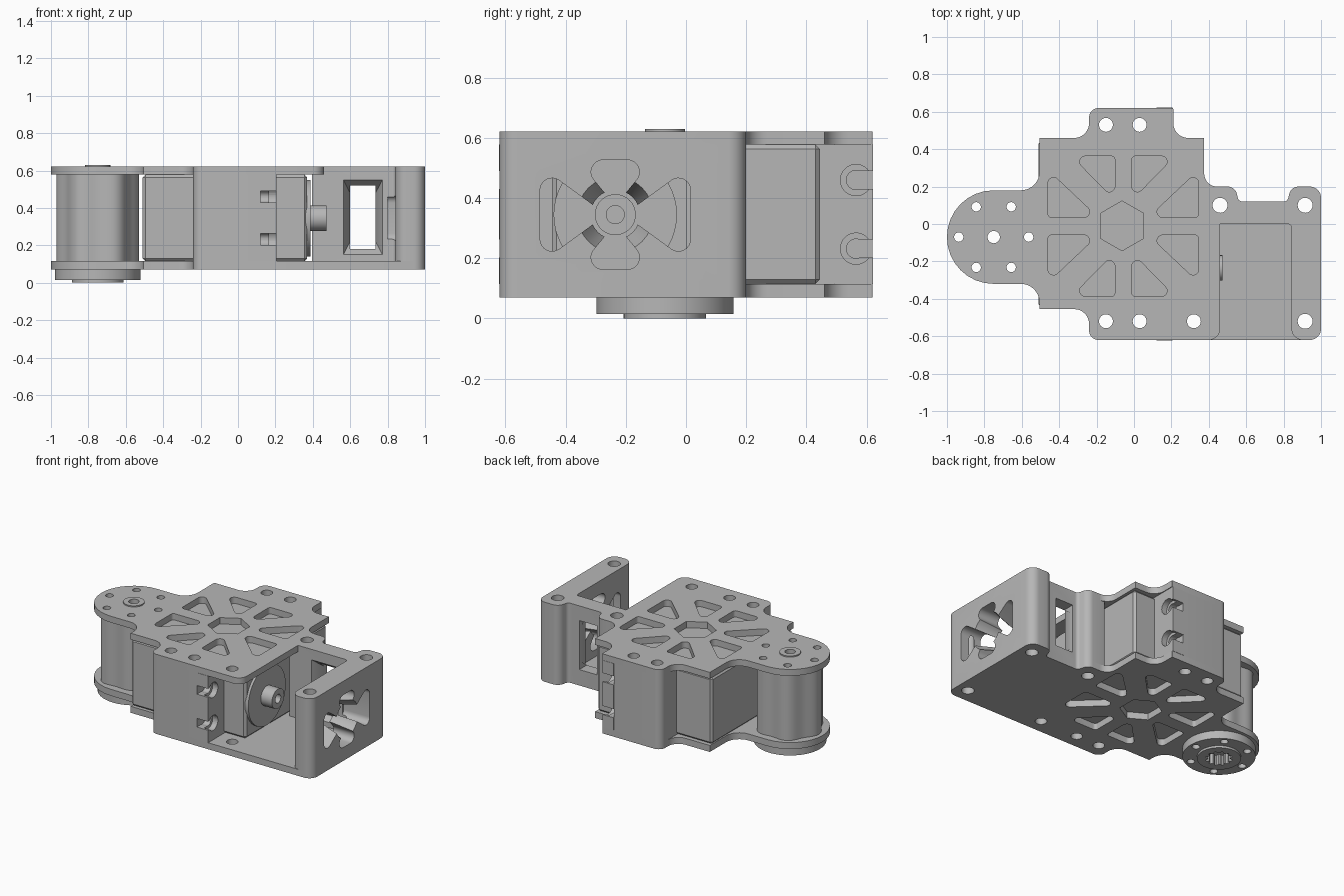
import bpy, bmesh, math
from mathutils import Vector, Matrix

old = bpy.data.objects.get("Cube")
if old:
    bpy.data.objects.remove(old)

grey = bpy.data.materials.new("machined grey")
grey.use_nodes = True
grey.diffuse_color = (0.47, 0.47, 0.47, 1)
grey.node_tree.nodes["Principled BSDF"].inputs["Base Color"].default_value = grey.diffuse_color


def rounded(corners):
    """Outline from (x, y, radius) corners, each turned into an arc."""
    out = []
    n = len(corners)
    for i, (x, y, r) in enumerate(corners):
        p = Vector((x, y))
        if r <= 0:
            out.append(p)
            continue
        a = (Vector(corners[i - 1][:2]) - p).normalized()
        b = (Vector(corners[(i + 1) % n][:2]) - p).normalized()
        half = a.angle(b) / 2
        centre = p + (a + b).normalized() * (r / math.sin(half))
        start = p + a * (r / math.tan(half)) - centre
        end = p + b * (r / math.tan(half)) - centre
        sweep = math.atan2(start.x * end.y - start.y * end.x, start.dot(end))
        for k in range(9):
            out.append(centre + Matrix.Rotation(sweep * k / 8, 2) @ start)
    return out


def circle(x, y, r, n=32, phase=0):
    return [Vector((x + r * math.cos(phase + math.tau * k / n),
                    y + r * math.sin(phase + math.tau * k / n))) for k in range(n)]


def place(axis, u, v, w):
    """Map profile coordinates u, v and depth w to the chosen extrusion axis."""
    return {"z": (u, v, w), "x": (w, u, v), "y": (u, w, v)}[axis]


def solid(name, profiles, low, high, axis="z", high_scale=1):
    """Extrude one or more closed profiles between two depths, optionally tapered."""
    bm = bmesh.new()
    for prof in profiles:
        mid = sum(prof, Vector((0, 0))) / len(prof)
        a = [bm.verts.new(place(axis, p.x, p.y, low)) for p in prof]
        b = [bm.verts.new(place(axis, *(mid + (p - mid) * high_scale), high)) for p in prof]
        bm.faces.new(a)
        bm.faces.new(b)
        for i in range(len(prof)):
            j = (i + 1) % len(prof)
            bm.faces.new((a[i], a[j], b[j], b[i]))
    bmesh.ops.recalc_face_normals(bm, faces=bm.faces)
    mesh = bpy.data.meshes.new(name)
    bm.to_mesh(mesh)
    bm.free()
    mesh.materials.append(grey)
    obj = bpy.data.objects.new(name, mesh)
    bpy.context.collection.objects.link(obj)
    return obj


def activate(obj):
    bpy.ops.object.select_all(action="DESELECT")
    obj.select_set(True)
    bpy.context.view_layer.objects.active = obj


def cut(obj, *args, **kw):
    cutter = solid("cutter", *args, **kw)
    cutter.hide_render = True
    mod = obj.modifiers.new("cut", "BOOLEAN")
    mod.operation, mod.solver, mod.object = "DIFFERENCE", "EXACT", cutter
    activate(obj)
    bpy.ops.object.modifier_apply(modifier=mod.name)
    bpy.data.objects.remove(cutter)


def bevel(obj, width, segments=1):
    mod = obj.modifiers.new("bevel", "BEVEL")
    mod.width, mod.segments = width, segments
    activate(obj)
    bpy.ops.object.modifier_apply(modifier=mod.name)


def box(x0, x1, y0, y1):
    return [Vector(p) for p in ((x0, y0), (x1, y0), (x1, y1), (x0, y1))]


BOT, FLOOR, CEIL, TOP = 0.07, 0.115, 0.578, 0.622
PX, PY = -0.75, -0.07      # pivot axis
SY, SZ = -0.235, 0.345     # output shaft axis

# Shared hole patterns
ring_holes = [circle(PX + 0.187 * math.cos(a), PY + 0.187 * math.sin(a), 0.025, 20)
              for a in (math.tau * k / 6 for k in range(6))]
screw_holes = [circle(x, y, 0.037) for x in (-0.15, 0.03) for y in (-0.52, 0.53)]
front_hole = [circle(0.32, -0.52, 0.037)]
bracket_holes = [circle(x, y, 0.04) for x, y in ((0.46, 0.1), (0.915, 0.1), (0.915, -0.52))]

# Lightening pockets: two triangles mirrored into four quadrants, round a hexagon
pockets = [circle(-0.064, -0.01, 0.133, 6, math.pi / 2)]
for sx in (-1, 1):
    for sy in (-1, 1):
        for tri in (((0.045, 0.375, 0.02), (0.275, 0.375, 0.03), (0.045, 0.14, 0.03)),
                    ((0.403, 0.047, 0.02), (0.403, 0.3, 0.03), (0.135, 0.047, 0.03))):
            pockets.append(rounded([(-0.057 + sx * x, -0.012 + sy * y, r) for x, y, r in tri]))

# Top and bottom plates share the left side of their outline
left_side = [(0.375, 0.46, 0), (0.21, 0.46, 0.08), (0.21, 0.62, 0.005), (-0.24, 0.62, 0.05),
             (-0.24, 0.46, 0.08), (-0.505, 0.46, 0), (-0.505, 0.18, 0.1), (-1, 0.18, 0.249),
             (-1, -0.32, 0.249), (-0.505, -0.32, 0.1), (-0.505, -0.455, 0),
             (-0.24, -0.455, 0.08), (-0.24, -0.62, 0.05)]
back_edge = [(0.54, 0.2, 0.05), (0.56, 0.12, 0.025), (0.82, 0.12, 0.025),
             (0.84, 0.2, 0.05), (1, 0.2, 0.06), (1, -0.62, 0.06)]
top_right = [(0.46, -0.62, 0.06), (0.46, 0.2, 0), (0.375, 0.2, 0.07)]
bottom_right = back_edge[::-1] + [(0.375, 0.2, 0.07)]
plate_holes = pockets + ring_holes + screw_holes + front_hole + [circle(PX, PY, 0.04)]

top_plate = solid("top_plate", [rounded(left_side + top_right)], CEIL, TOP)
cut(top_plate, plate_holes + bracket_holes[:1], CEIL - 0.02, TOP + 0.02)
bottom_plate = solid("bottom_plate", [rounded(left_side + bottom_right)], BOT, FLOOR)
cut(bottom_plate, plate_holes + bracket_holes, BOT - 0.02, FLOOR + 0.02)

# Main motor case, and the spacer block through which the plates are screwed
case = solid("motor_case", [box(-0.51, 0.37, -0.445, 0.445)], FLOOR, CEIL)
bevel(case, 0.015)
spacer = solid("spacer_block", [rounded([(-0.24, -0.62, 0.05), (0.12, -0.62, 0),
                                         (0.12, 0.62, 0), (-0.24, 0.62, 0.05)])], FLOOR, CEIL)
cut(spacer, screw_holes, 0, 0.7)

# Mounting ears with open screw slots
for side, label in ((-1, "front"), (1, "back")):
    y0, y1 = sorted((side * 0.43, side * 0.622))
    ear = solid(label + "_mounting_ear", [box(0.12, 0.205, y0, y1)], FLOOR, CEIL)
    for z in (0.232, 0.46):
        e0, e1 = sorted((side * 0.565, side * 0.7))
        cut(ear, [circle(side * 0.565, z, 0.032)], 0.1, 0.3, axis="x")
        cut(ear, [box(e0, e1, z - 0.03, z + 0.03)], 0.1, 0.3, axis="x")
        cut(ear, [circle(side * 0.565, z, 0.052)], 0.165, 0.3, axis="x")

# Output disc and hollow shaft
disc = solid("output_disc", [circle(SY, SZ, 0.205, 48)], 0.36, 0.387, axis="x")
shaft = solid("output_shaft", [circle(SY, SZ, 0.068)], 0.38, 0.472, axis="x")
cut(shaft, [circle(SY, SZ, 0.03)], 0.42, 0.5, axis="x")

# Corner bracket with window, shaft opening and four spoke pockets
bracket = solid("corner_bracket", [rounded(
    [(0.395, 0.2, 0.02)] + back_edge +
    [(0.842, -0.62, 0.06), (0.842, 0, 0.02), (0.395, 0, 0)])], FLOOR, TOP)
cut(bracket, bracket_holes, 0, 0.7)
cut(bracket, [box(0.6, 0.735, 0.18, 0.52)], -0.1, 0.3, axis="y")
cut(bracket, [box(0.555, 0.78, 0.135, 0.565)], -0.02, 0.09, axis="y", high_scale=0.6)
side_tri = [(0.25, -0.16, 0.04), (0.25, 0.16, 0.04), (0.03, 0, 0)]
end_tri = [(-0.125, 0.182, 0.04), (0.125, 0.182, 0.04), (0, 0.03, 0)]
for s in (-1, 1):
    for tri in ([(s * u, v, r) for u, v, r in side_tri], [(u, s * v, r) for u, v, r in end_tri]):
        cut(bracket, [rounded([(SY + u, SZ + v, r) for u, v, r in tri])], 0.8, 1.05, axis="x")
cut(bracket, [circle(SY, SZ, 0.07)], 0.8, 1.05, axis="x", high_scale=2)

# Fluted pivot column
flutes = []
for k in range(96):
    a = math.tau * k / 96
    r = 0.209 + 0.012 * math.cos(6 * a)
    flutes.append(Vector((PX + r * math.cos(a), PY + r * math.sin(a))))
column = solid("pivot_column", [flutes], FLOOR, CEIL)
cut(column, ring_holes + [circle(PX, PY, 0.035)], 0, 0.7)

# Top bushing
bushing = solid("top_bushing", [circle(PX, PY, 0.067)], CEIL, 0.63)
cut(bushing, [circle(PX, PY, 0.033)], 0.5, 0.7)

# Lower horn disc with raised hub and splined bore
spline = []
for k in range(48):
    a = math.tau * k / 48
    r = 0.085 if k % 4 < 2 else 0.07
    spline.append(Vector((PX + r * math.cos(a), PY + r * math.sin(a))))
horn = solid("horn_disc", [circle(PX, PY, 0.228, 64)], 0.015, BOT)
cut(horn, ring_holes + [spline], -0.05, 0.1)
hub = solid("horn_hub", [circle(PX, PY, 0.137, 48)], 0, 0.03)
cut(hub, [spline], -0.05, 0.1)

# Smooth the curved walls, keeping the edges crisp
for obj in (top_plate, bottom_plate, spacer, disc, shaft, bracket, column, bushing, horn, hub):
    activate(obj)
    bpy.ops.object.shade_smooth_by_angle(angle=math.radians(30))
